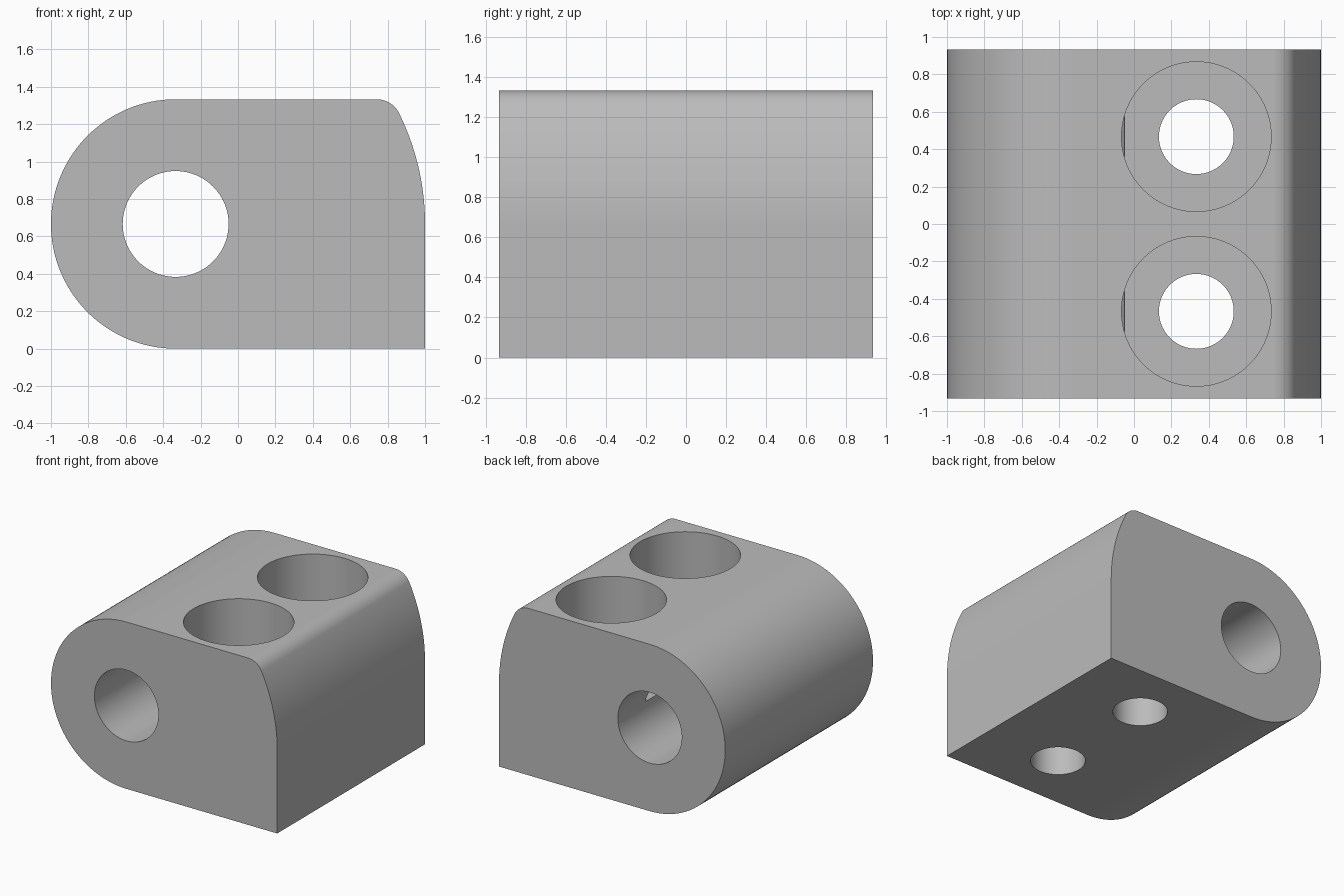
import bpy
import bmesh
from math import cos, sin, pi, radians, atan2, sqrt

cube = bpy.data.objects.get("Cube")
if cube:
    bpy.data.objects.remove(cube, do_unlink=True)

# Main dimensions
R = 2 / 3            # rounded end radius, half the height
PIVOT = (-1 / 3, R)  # pivot axis in x, z
HALF_DEPTH = 0.933
FILLET = 0.133

grey = bpy.data.materials.new("plain grey")
grey.use_nodes = True
color = (0.5, 0.5, 0.5, 1)
grey.diffuse_color = color
grey.node_tree.nodes["Principled BSDF"].inputs["Base Color"].default_value = color


def arc(cx, cz, radius, start, end, steps):
    angles = [start + (end - start) * i / steps for i in range(steps + 1)]
    return [(cx + radius * cos(a), cz + radius * sin(a)) for a in angles]


def extruded(name, profile, half_depth):
    """Extrude an x, z profile along y, centred on y = 0."""
    bm = bmesh.new()
    face = bm.faces.new([bm.verts.new((x, -half_depth, z)) for x, z in profile])
    grown = bmesh.ops.extrude_face_region(bm, geom=[face])["geom"]
    verts = [g for g in grown if isinstance(g, bmesh.types.BMVert)]
    bmesh.ops.translate(bm, verts=verts, vec=(0, 2 * half_depth, 0))
    bmesh.ops.recalc_face_normals(bm, faces=bm.faces)
    mesh = bpy.data.meshes.new(name)
    bm.to_mesh(mesh)
    bm.free()
    obj = bpy.data.objects.new(name, mesh)
    bpy.context.collection.objects.link(obj)
    mesh.materials.append(grey)
    return obj


def cutter(radius, depth, location, rotation=(0, 0, 0)):
    bpy.ops.mesh.primitive_cylinder_add(vertices=96, radius=radius, depth=depth,
                                        location=location, rotation=rotation)
    obj = bpy.context.object
    obj.name = "hole_cutter"
    obj.hide_render = True
    obj.data.materials.append(grey)
    return obj


# Block side profile: round back end, flat base, bulged nose with small fillet
px, pz = PIVOT
reach = 1 - px
fz = 2 * R - FILLET
fx = px + sqrt((reach - FILLET) ** 2 - (fz - pz) ** 2)
nose = atan2(fz - pz, fx - px)
profile = [(1, 0)]
profile += arc(px, pz, reach, 0, nose, 20)
profile += arc(fx, fz, FILLET, nose, pi / 2, 12)[1:]
profile += arc(px, pz, R, pi / 2, 3 * pi / 2, 64)
block = extruded("hinge_block", profile, HALF_DEPTH)

# Pivot bore, then two counterbored screw holes
cutters = [cutter(0.283, 3, (px, 0, pz), (radians(90), 0, 0))]
for y in (-0.467, 0.467):
    cutters.append(cutter(0.4, 1, (1 / 3, y, R + 0.5)))
    cutters.append(cutter(0.2, 3, (1 / 3, y, R)))

bpy.ops.object.select_all(action="DESELECT")
bpy.context.view_layer.objects.active = block
block.select_set(True)
for tool in cutters:
    mod = block.modifiers.new("cut", "BOOLEAN")
    mod.operation = "DIFFERENCE"
    mod.solver = "EXACT"
    mod.object = tool
    bpy.ops.object.modifier_apply(modifier=mod.name)
for tool in cutters:
    bpy.data.objects.remove(tool, do_unlink=True)

bpy.ops.object.shade_smooth_by_angle(angle=radians(20))
weighted = block.modifiers.new("even_shading", "WEIGHTED_NORMAL")
weighted.keep_sharp = True
